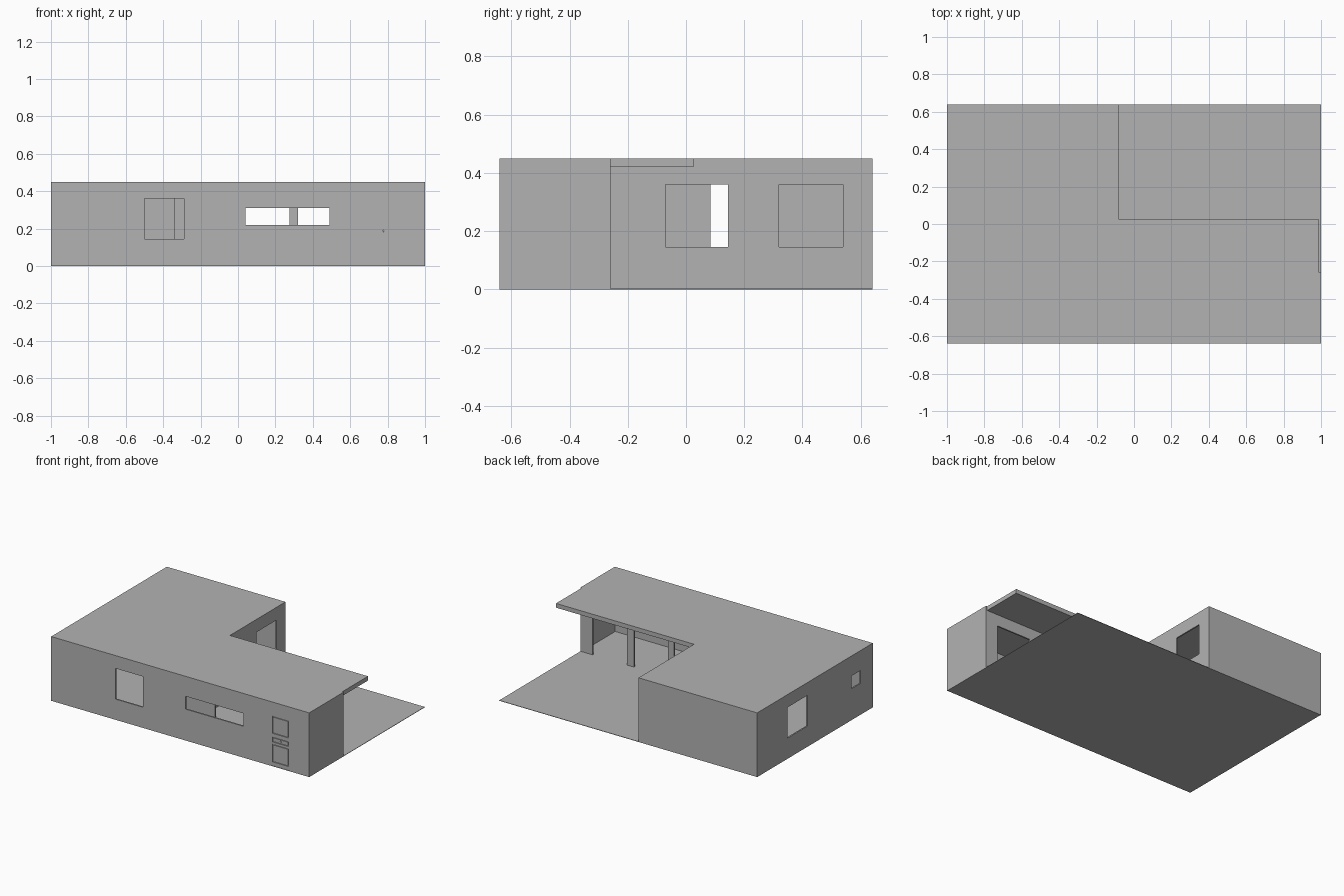
import bpy
import bmesh
from mathutils import Vector

cube = bpy.data.objects.get("Cube")
if cube:
    bpy.data.objects.remove(cube, do_unlink=True)

grey = bpy.data.materials.new("plain_grey")
grey.use_nodes = True
GREY = (0.45, 0.45, 0.45, 1)
grey.diffuse_color = GREY
grey.node_tree.nodes["Principled BSDF"].inputs["Base Color"].default_value = GREY

HX, HY = 1.0, 0.64      # half footprint
H, CEIL = 0.45, 0.42    # roof top and ceiling
T = 0.01                # wall thickness
WING = -0.08            # courtyard face of the rear wing
YARD = -0.26            # courtyard face of the front wing
EAVE = 0.025            # outer edge of the porch roof


def finish(name, bm):
    bmesh.ops.recalc_face_normals(bm, faces=bm.faces[:])
    mesh = bpy.data.meshes.new(name)
    bm.to_mesh(mesh)
    bm.free()
    mesh.materials.append(grey)
    obj = bpy.data.objects.new(name, mesh)
    bpy.context.collection.objects.link(obj)
    return obj


def panel(name, axis, pos, a, b, z0, z1, openings=(), depth=T):
    """Upright slab along axis from a to b, reaching from pos by depth, with
    rectangular openings given as (start, end, bottom, top)."""
    us = sorted({a, b, *(u for o in openings for u in o[:2])})
    zs = sorted({z0, z1, *(z for o in openings for z in o[2:])})
    bm = bmesh.new()
    verts = {}

    def vert(u, z):
        if (u, z) not in verts:
            verts[u, z] = bm.verts.new((u, pos, z) if axis == "x" else (pos, u, z))
        return verts[u, z]

    for u, v in zip(us, us[1:]):
        for lo, hi in zip(zs, zs[1:]):
            cu, cz = (u + v) / 2, (lo + hi) / 2
            if not any(o[0] < cu < o[1] and o[2] < cz < o[3] for o in openings):
                bm.faces.new([vert(u, lo), vert(v, lo), vert(v, hi), vert(u, hi)])
    grown = bmesh.ops.extrude_face_region(bm, geom=bm.faces[:])["geom"]
    shift = Vector((0, depth, 0) if axis == "x" else (depth, 0, 0))
    bmesh.ops.translate(bm, vec=shift,
                        verts=[g for g in grown if isinstance(g, bmesh.types.BMVert)])
    return finish(name, bm)


def box(name, x0, x1, y0, y1, z0, z1):
    return panel(name, "x", y0, x0, x1, z0, z1, depth=y1 - y0)


# Floor and roof slabs
box("floor", -HX, HX, -HY, HY, 0, 0.003)
box("front_roof", -HX + T, HX - T, -HY + T, EAVE, CEIL, H)
box("rear_roof", -HX + T, WING - T, EAVE, HY - T, CEIL, H)

# Outer walls
door = (0.695, 0.86, 0, 0.37)
panel("front_wall", "x", -HY, -HX, HX, 0, H,
      [(-0.5, -0.29, 0.145, 0.36), (0.04, 0.49, 0.22, 0.31), door])
panel("left_wall", "y", HX - T, -HY + T, YARD, 0, H)
panel("right_wall", "y", -HX, -HY + T, HY - T, 0, H,
      [(0.085, 0.305, 0.145, 0.36), (-0.505, -0.405, 0.22, 0.31)])
panel("back_wall", "x", HY - T, -HX, WING, 0, H)

# Courtyard walls, the first notched to pass under the porch roof
panel("wing_wall", "y", WING - T, YARD, HY - T, 0, H,
      [(-0.07, 0.145, 0.145, 0.36), (0.32, 0.54, 0.145, 0.36),
       (YARD, EAVE, CEIL, H)])
bays = [(x, x + 0.265, 0, 0.34) for x in (0.01, 0.32, 0.64)]
panel("porch_wall", "x", YARD - T, WING - T, HX - T, 0, CEIL, bays)
panel("room_divider", "x", YARD - T, -0.34, WING - T, 0, CEIL)

# Front door: a frame with raised panels set in grooves
fields = [(0.715, 0.84, 0.03, 0.155), (0.715, 0.84, 0.17, 0.205),
          (0.715, 0.84, 0.23, 0.35)]
panel("door_frame", "x", -HY + 0.002, *door, fields, depth=0.007)
box("door_back", door[0], door[1], -HY + 0.009, -HY + T, 0, door[3])
G = 0.006
for i, (a, b, lo, hi) in enumerate(fields):
    box(f"door_panel_{i + 1}", a + G, b - G, -HY + 0.003, -HY + 0.009, lo + G, hi - G)

# Door knob
bm = bmesh.new()
bmesh.ops.create_uvsphere(bm, u_segments=12, v_segments=8, radius=0.006)
bmesh.ops.translate(bm, vec=(0.777, -HY + 0.006, 0.187), verts=bm.verts[:])
for f in bm.faces:
    f.smooth = True
finish("door_knob", bm)
